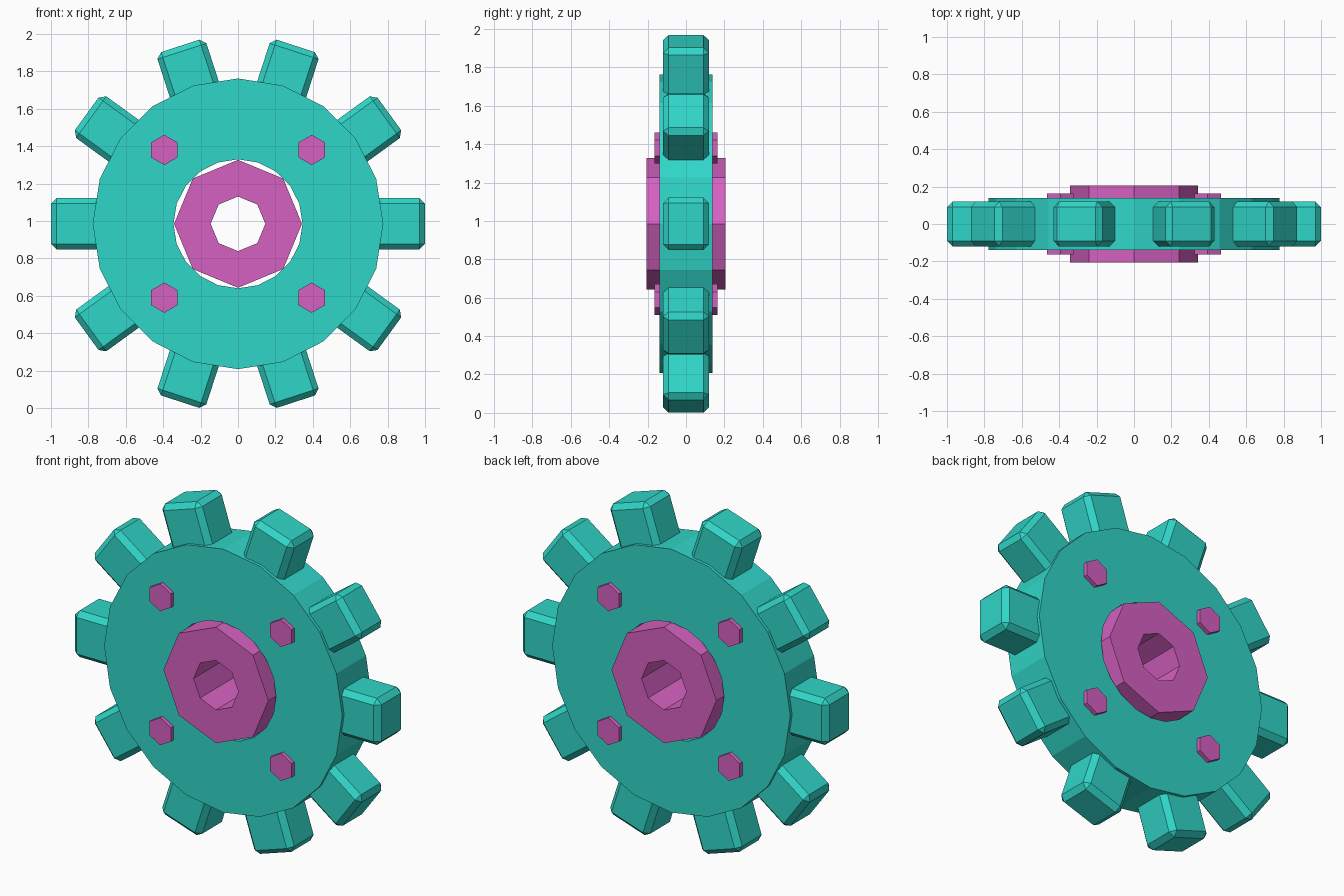
import bpy
import bmesh
from math import cos, sin, tau
from mathutils import Matrix, Vector

cube = bpy.data.objects.get("Cube")
if cube:
    bpy.data.objects.remove(cube, do_unlink=True)

CENTRE = Vector((0, 0, 0.985))
TEETH = 10


def make_material(name, colour):
    mat = bpy.data.materials.new(name)
    mat.use_nodes = True
    mat.diffuse_color = colour
    mat.node_tree.nodes["Principled BSDF"].inputs["Base Color"].default_value = colour
    return mat


teal = make_material("teal", (0.03, 0.67, 0.58, 1))
pink = make_material("pink", (0.67, 0.12, 0.54, 1))


def add_object(name, bm, mat):
    bmesh.ops.recalc_face_normals(bm, faces=bm.faces)
    mesh = bpy.data.meshes.new(name)
    bm.to_mesh(mesh)
    bm.free()
    mesh.materials.append(mat)
    obj = bpy.data.objects.new(name, mesh)
    obj.location = CENTRE
    bpy.context.collection.objects.link(obj)
    return obj


def add_ring(name, sides, outer, inner, half_depth, mat):
    """Faceted tube along y, with a corner pointing straight up."""
    bm = bmesh.new()
    section = [(outer, -half_depth), (outer, half_depth),
               (inner, half_depth), (inner, -half_depth)]
    loops = []
    for i in range(sides):
        a = tau * i / sides
        loops.append([bm.verts.new((r * sin(a), y, r * cos(a))) for r, y in section])
    for i, here in enumerate(loops):
        after = loops[(i + 1) % sides]
        for j in range(4):
            k = (j + 1) % 4
            bm.faces.new((here[j], here[k], after[k], after[j]))
    return add_object(name, bm, mat)


# Main disc and central hub
add_ring("gear_disc", 20, 0.777, 0.345, 0.138, teal)
add_ring("hub", 8, 0.342, 0.146, 0.206, pink)

# Chamfered teeth around the rim
for i in range(TEETH):
    bm = bmesh.new()
    bmesh.ops.create_cube(bm, size=1)
    bmesh.ops.scale(bm, vec=(0.34, 0.24, 0.275), verts=bm.verts)
    bmesh.ops.bevel(bm, geom=bm.edges[:], offset=0.03, segments=1,
                    affect='EDGES', profile=0.5)
    bmesh.ops.translate(bm, vec=(0.83, 0, 0), verts=bm.verts)
    tooth = add_object(f"tooth_{i + 1}", bm, teal)
    tooth.rotation_euler.y = tau * i / TEETH

# Hexagonal bolts passing through the disc
for x, side in ((0.394, "left"), (-0.394, "right")):
    for z, level in ((0.395, "upper"), (-0.395, "lower")):
        bm = bmesh.new()
        bmesh.ops.create_cone(bm, cap_ends=True, segments=6, radius1=0.081,
                              radius2=0.081, depth=0.326)
        bmesh.ops.rotate(bm, matrix=Matrix.Rotation(tau / 4, 3, 'X'), verts=bm.verts)
        # Turn the hexagon until a corner points up
        top = max(v.co.z for v in bm.verts)
        if top < 0.08:
            bmesh.ops.rotate(bm, matrix=Matrix.Rotation(tau / 12, 3, 'Y'), verts=bm.verts)
        bmesh.ops.translate(bm, vec=(x, 0, z), verts=bm.verts)
        add_object(f"bolt_{level}_{side}", bm, pink)
